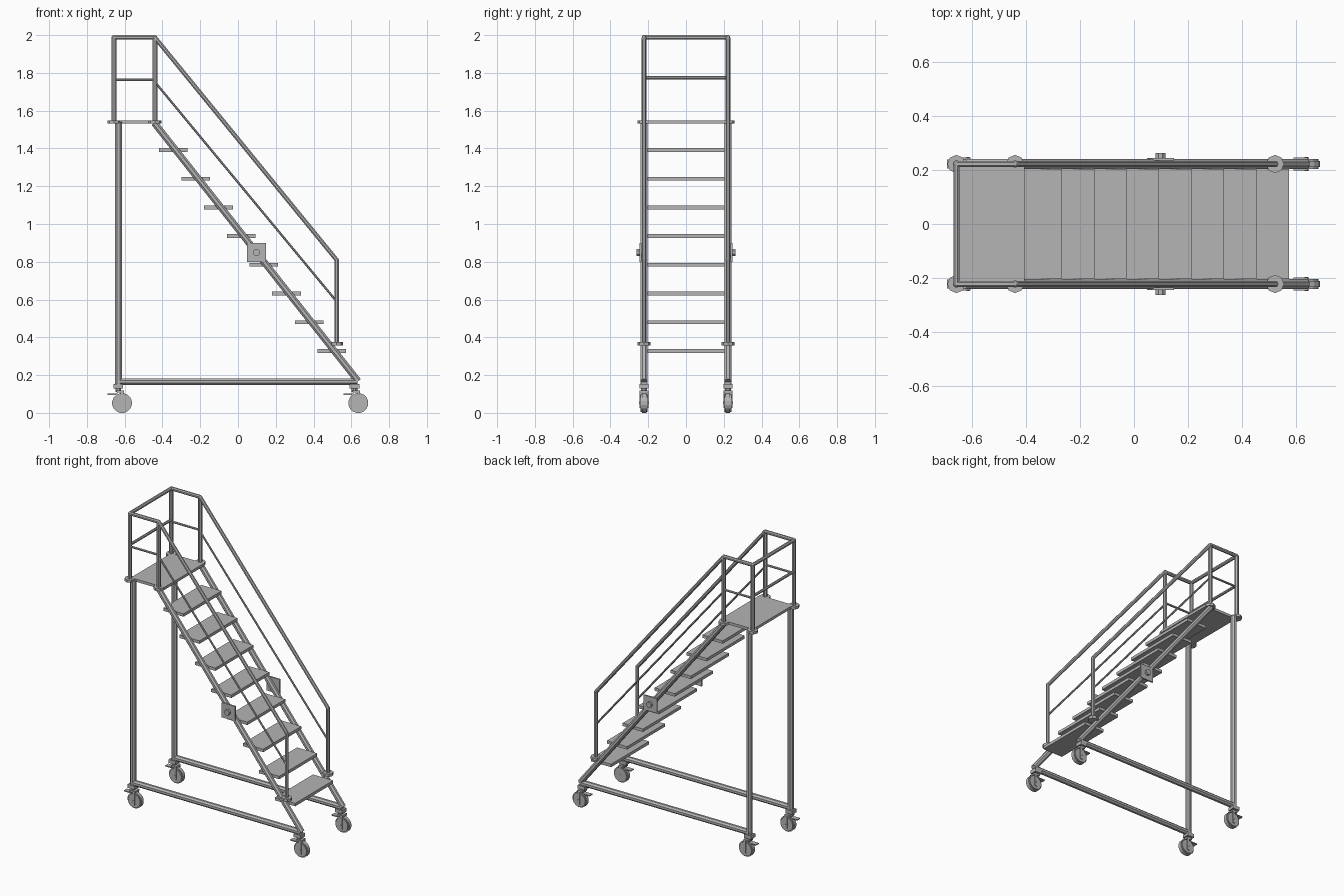
import bpy, bmesh, math
from mathutils import Vector, Matrix

cube = bpy.data.objects.get("Cube")
if cube:
    bpy.data.objects.remove(cube, do_unlink=True)

grey = bpy.data.materials.new("light grey metal")
grey.use_nodes = True
COLOUR = (0.46, 0.46, 0.46, 1)
grey.diffuse_color = COLOUR
grey.node_tree.nodes["Principled BSDF"].inputs["Base Color"].default_value = COLOUR


def finish(bm, name):
    mesh = bpy.data.meshes.new(name)
    bm.to_mesh(mesh)
    bm.free()
    mesh.materials.append(grey)
    obj = bpy.data.objects.new(name, mesh)
    bpy.context.collection.objects.link(obj)
    return obj


def add_tube(bm, a, b, width, sides=8, turn=0.5):
    """Straight prism from a to b; width is measured across its flats."""
    a, b = Vector(a), Vector(b)
    r = width / 2 / math.cos(math.pi / sides)
    m = (Matrix.Translation((a + b) / 2)
         @ (b - a).to_track_quat('Z', 'Y').to_matrix().to_4x4()
         @ Matrix.Rotation(turn * 2 * math.pi / sides, 4, 'Z'))
    bmesh.ops.create_cone(bm, cap_ends=True, segments=sides, radius1=r, radius2=r,
                          depth=(b - a).length, matrix=m)


def add_box(bm, centre, size):
    bmesh.ops.create_cube(bm, size=1, matrix=Matrix.Translation(centre) @ Matrix.Diagonal((*size, 1)))


def add_path(bm, points, width):
    """Tubes through the points with rounded elbows between them."""
    for a, b in zip(points, points[1:]):
        add_tube(bm, a, b, width)
    for p in points[1:-1]:
        bmesh.ops.create_uvsphere(bm, u_segments=8, v_segments=6, radius=width * 0.53,
                                  matrix=Matrix.Translation(p))


def tube(name, points, width):
    bm = bmesh.new()
    add_path(bm, points, width)
    return finish(bm, name)


def box(name, centre, size):
    bm = bmesh.new()
    add_box(bm, centre, size)
    return finish(bm, name)


SIDE = 0.222          # distance of the frame tubes from the centre line
REAR, MID, LOW = -0.657, -0.44, 0.522   # railing posts
DECK, TOP = 1.54, 1.988


def caster(name, x, y):
    bm = bmesh.new()
    # mounting plate, swivel and fork crown
    add_box(bm, (x, y, 0.142), (0.052, 0.048, 0.024))
    add_tube(bm, (x, y, 0.11), (x, y, 0.135), 0.03)
    add_box(bm, (x + 0.01, y, 0.113), (0.04, 0.048, 0.012))
    # fork legs and axle
    for s in (-1, 1):
        add_box(bm, (x + 0.02, y + s * 0.022, 0.07), (0.016, 0.005, 0.09))
    add_tube(bm, (x + 0.02, y - 0.026, 0.053), (x + 0.02, y + 0.026, 0.053), 0.012)
    # wheel with chamfered rim
    add_tube(bm, (x + 0.02, y - 0.012, 0.052), (x + 0.02, y + 0.012, 0.052), 0.104, 16)
    add_tube(bm, (x + 0.02, y - 0.019, 0.052), (x + 0.02, y + 0.019, 0.052), 0.092, 16)
    # brake pedal
    add_box(bm, (x - 0.03, y, 0.098), (0.055, 0.032, 0.007))
    return finish(bm, name)


for s, label in ((-1, "front"), (1, "back")):
    y = s * SIDE
    # supporting frame
    tube(label + "_rear_leg", [(-0.632, y, 0.15), (-0.632, y, DECK)], 0.036)
    tube(label + "_base_rail", [(-0.64, y, 0.165), (0.632, y, 0.165)], 0.036)
    tube(label + "_stringer", [(0.636, y, 0.168), (-0.443, y, 1.535)], 0.036)

    # railing posts and handrail
    tube(label + "_rear_post", [(REAR, y, DECK), (REAR, y, TOP)], 0.025)
    tube(label + "_mid_post", [(MID, y, DECK), (MID, y, TOP)], 0.025)
    tube(label + "_handrail", [(LOW, y, 0.36), (LOW, y, 0.81), (MID, y, TOP),
                               (REAR, y, TOP), (REAR, 0, TOP)], 0.023)
    tube(label + "_sloped_mid_rail", [(LOW, y, 0.59), (MID, y, 1.752)], 0.012)
    tube(label + "_upper_mid_rail", [(REAR, y, 1.763), (MID, y, 1.763)], 0.013)

    # post flanges
    for x, z in ((REAR, DECK), (MID, DECK), (LOW, 0.365)):
        bm = bmesh.new()
        add_tube(bm, (x, y, z - 0.009), (x, y, z + 0.009), 0.062, turn=0)
        finish(bm, label + "_post_flange")

    # joint plate and bolt on the stringer
    box(label + "_joint_plate", (0.098, s * 0.24, 0.849), (0.1, 0.01, 0.1))
    tube(label + "_joint_bolt", [(0.098, s * 0.235, 0.849), (0.098, s * 0.262, 0.849)], 0.036)

    caster(label + "_rear_caster", -0.634, y)
    caster(label + "_foot_caster", 0.617, y)

# rear cross bar of the railing
tube("rear_mid_rail", [(REAR, -SIDE, 1.775), (REAR, SIDE, 1.775)], 0.018)

# platform and treads
box("platform", (-0.53, 0, DECK), (0.25, 0.43, 0.018))
for i in range(8):
    box("tread", (0.497 - 0.12 * i, 0, 0.328 + 0.152 * i), (0.152, 0.408, 0.02))
